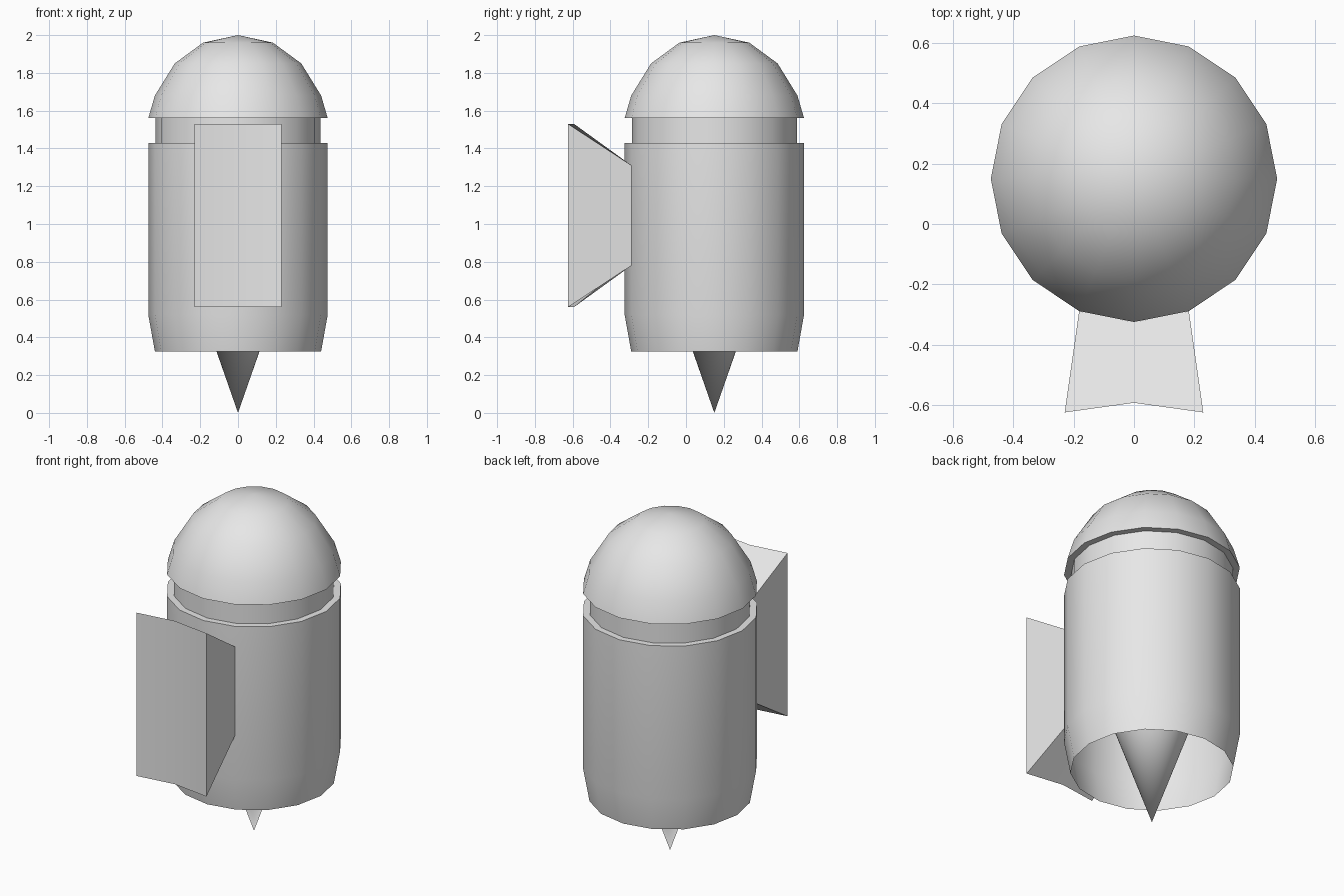
import bpy, bmesh, math

cube = bpy.data.objects.get("Cube")
if cube:
    bpy.data.objects.remove(cube)

grey = bpy.data.materials.new("light grey")
grey.use_nodes = True
grey.diffuse_color = (0.8, 0.8, 0.8, 1)
grey.node_tree.nodes["Principled BSDF"].inputs["Base Color"].default_value = (0.8, 0.8, 0.8, 1)

AXIS_Y = 0.15


def finish(name, bm):
    """Turn a bmesh into a smooth object with sharp corners."""
    mesh = bpy.data.meshes.new(name)
    bm.to_mesh(mesh)
    bm.free()
    mesh.materials.append(grey)
    obj = bpy.data.objects.new(name, mesh)
    bpy.context.collection.objects.link(obj)
    bpy.ops.object.select_all(action='DESELECT')
    obj.select_set(True)
    bpy.context.view_layer.objects.active = obj
    bpy.ops.object.shade_smooth_by_angle(angle=math.radians(35))
    return obj


def lathe(name, profile, sides):
    """Revolve (radius, height) points, listed from bottom to top."""
    bm = bmesh.new()
    rings = []
    for r, z in profile:
        angles = [math.tau * i / sides for i in range(sides)] if r else [0]
        rings.append([bm.verts.new((r * math.cos(a), AXIS_Y + r * math.sin(a), z))
                      for a in angles])
    for low, high in zip(rings, rings[1:]):
        for i in range(sides):
            j = (i + 1) % sides
            corners = [low[i % len(low)], low[j % len(low)],
                       high[j % len(high)], high[i % len(high)]]
            bm.faces.new(list(dict.fromkeys(corners)))
    return finish(name, bm)


# Open-bottomed barrel, recessed neck and overhanging dome
lathe("body_shell", [(0.44, 0.325), (0.475, 0.52), (0.475, 1.43),
                     (0.437, 1.43), (0.437, 1.56), (0.475, 1.56),
                     (0.44, 1.68), (0.335, 1.85), (0.185, 1.96), (0, 2)], 16)

# Pointed cone hanging inside the barrel
lathe("bottom_spike", [(0, 0), (0.245, 0.7), (0, 0.7)], 32)

# Flared block on the front, growing out of two barrel faces
bm = bmesh.new()
sections = []
for half, edge_y, mid_y, bottom, top in ((0.182, -0.289, -0.325, 0.78, 1.31),
                                         (0.23, -0.625, -0.593, 0.56, 1.53)):
    outline = [(-half, edge_y, bottom), (0, mid_y, bottom), (half, edge_y, bottom),
               (half, edge_y, top), (0, mid_y, top), (-half, edge_y, top)]
    sections.append([bm.verts.new(p) for p in outline])
back, front = sections
for i in range(6):
    j = (i + 1) % 6
    bm.faces.new((back[i], back[j], front[j], front[i]))
for s in sections:
    bm.faces.new((s[0], s[1], s[4], s[5]))
    bm.faces.new((s[1], s[2], s[3], s[4]))
bmesh.ops.recalc_face_normals(bm, faces=bm.faces)
finish("front_block", bm)
